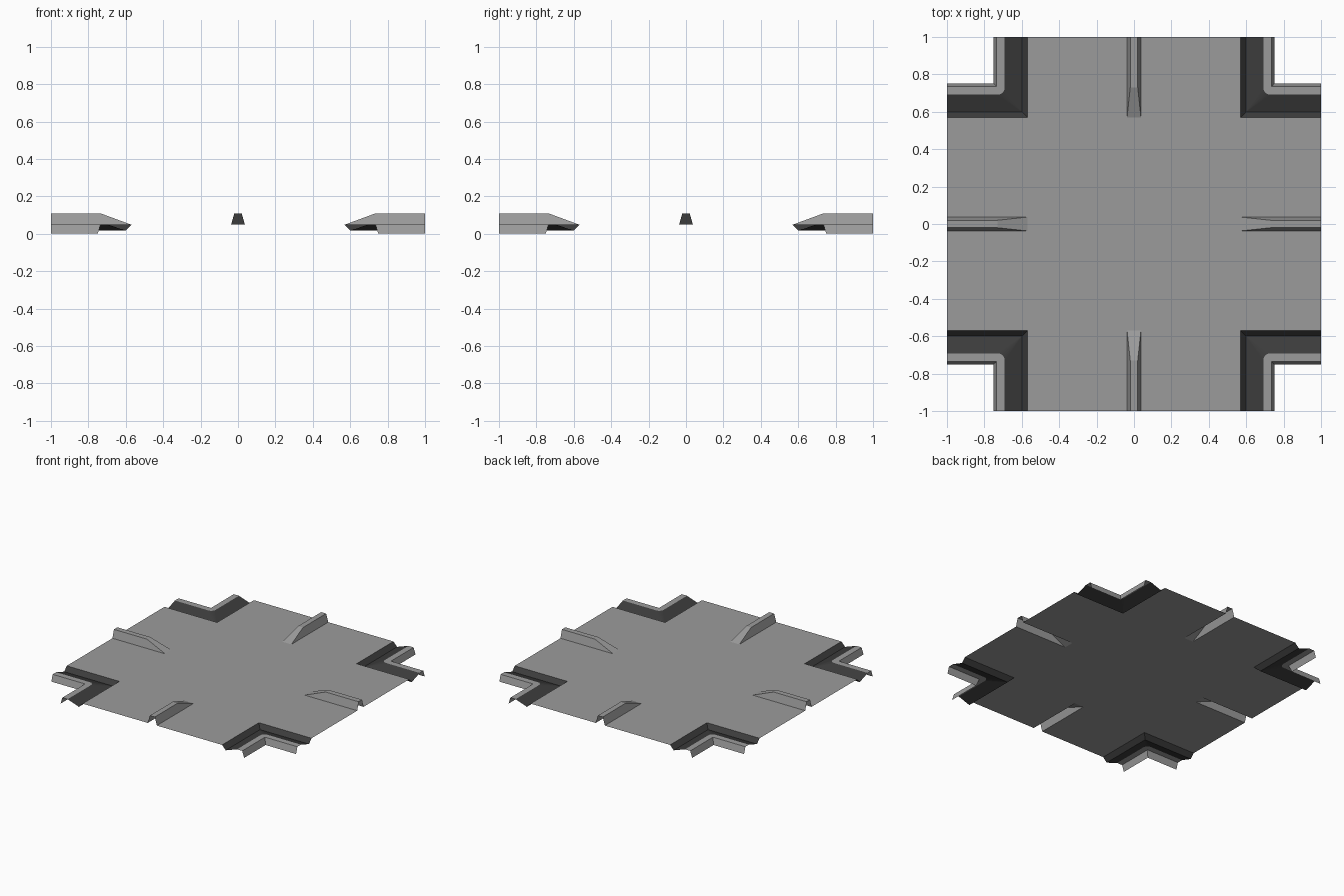
import bpy, bmesh, math

if "Cube" in bpy.data.objects:
    bpy.data.objects.remove(bpy.data.objects["Cube"])

ROAD_Z, GUTTER_Z, TOP_Z = 0.048, 0.016, 0.107
IN, END = 0.57, 1.0          # edge of the crossing, end of the arms
BASE, RIDGE = 0.037, 0.02    # half widths of the divider


def material(name, v):
    m = bpy.data.materials.new(name)
    m.diffuse_color = (v, v, v, 1)
    m.use_nodes = True
    m.node_tree.nodes["Principled BSDF"].inputs["Base Color"].default_value = m.diffuse_color
    return m


concrete = material("light_concrete", 0.33)
asphalt = material("dark_gutter", 0.045)


def quadrant_object(name, polys, mat):
    """Open sheet from polygons in the +x +y quadrant, facing up, mirrored in x and y."""
    bm = bmesh.new()
    for poly in polys:
        pts = []
        for p in poly:
            if p not in pts:
                pts.append(p)
        if len(pts) < 3:
            continue
        f = bm.faces.new([bm.verts.new(p) for p in pts])
        f.normal_update()
        if f.normal.z < 0:
            f.normal_flip()
    bmesh.ops.remove_doubles(bm, verts=bm.verts[:], dist=1e-5)
    me = bpy.data.meshes.new(name)
    bm.to_mesh(me)
    bm.free()
    me.materials.append(mat)
    ob = bpy.data.objects.new(name, me)
    bpy.context.collection.objects.link(ob)
    mod = ob.modifiers.new("mirror", 'MIRROR')
    mod.use_axis = (True, True, False)
    mod.merge_threshold = 0.0005
    return ob


def rect(x0, y0, x1, y1):
    return [(x0, y0, ROAD_Z), (x1, y0, ROAD_Z), (x1, y1, ROAD_Z), (x0, y1, ROAD_Z)]


# Road deck: crossing plus four arms, slotted under the dividers
quadrant_object("road_deck", [rect(0, 0, IN, IN), rect(IN, BASE, END, IN),
                              rect(BASE, IN, IN, END)], concrete)


# L-shaped rings around each corner
def ring(d, z, r=0.0, steps=5):
    arc = []
    for i in range(steps + 1):
        a = math.radians(270 - 90 * i / steps)
        arc.append((d + r + r * math.cos(a), d + r + r * math.sin(a), z))
    return [(END, d, z)] + arc + [(d, END, z)]


def bridge(rings):
    return [(a[i], a[i + 1], b[i + 1], b[i])
            for a, b in zip(rings, rings[1:]) for i in range(len(a) - 1)]


lip = ring(0.692, ROAD_Z, 0.035)
quadrant_object("gutter", bridge([ring(IN, ROAD_Z), ring(0.6, GUTTER_Z), lip]), asphalt)
quadrant_object("curb", bridge([lip, ring(0.735, ROAD_Z), ring(0.75, 0.0)]), concrete)

# Dividers: hollow ridges with a ramped inner end
b0, b1 = (BASE, IN, ROAD_Z), (BASE, END, ROAD_Z)
t0, t1 = (RIDGE, 0.73, TOP_Z), (RIDGE, END, TOP_Z)
tip = (RIDGE, IN, ROAD_Z)


def mid(p):
    return (0.0, p[1], p[2])


divider = [(b0, b1, t1, t0), (b0, t0, tip),
           (mid(t0), t0, t1, mid(t1)), (mid(tip), tip, t0, mid(t0))]
quadrant_object("divider_front_back", divider, concrete)
quadrant_object("divider_left_right",
                [[(y, x, z) for x, y, z in f] for f in divider], concrete)
